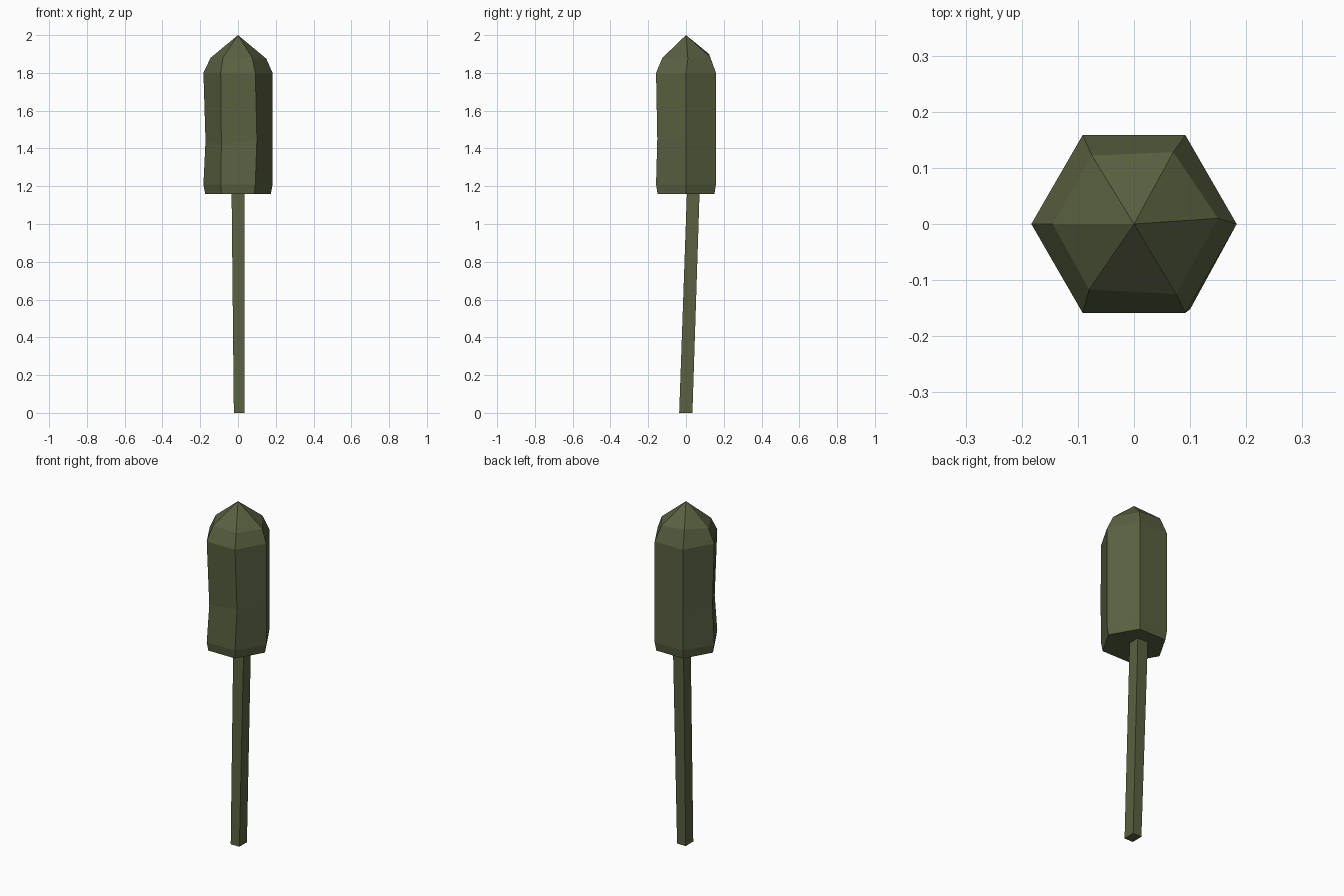
import bpy, bmesh, math

if "Cube" in bpy.data.objects:
    bpy.data.objects.remove(bpy.data.objects["Cube"])

olive = bpy.data.materials.new("olive_green")
olive.diffuse_color = (0.100, 0.118, 0.052, 1)
olive.use_nodes = True
olive.node_tree.nodes["Principled BSDF"].inputs["Base Color"].default_value = olive.diffuse_color


def loft(name, rings, apex=None):
    """Skin a stack of equal-sided rings, closed below and by a cap or point above."""
    bm = bmesh.new()
    loops = [[bm.verts.new(p) for p in ring] for ring in rings]
    n = len(loops[0])
    for a, b in zip(loops, loops[1:]):
        for i in range(n):
            j = (i + 1) % n
            bm.faces.new((a[i], a[j], b[j], b[i]))
    bm.faces.new(loops[0][::-1])
    if apex:
        tip = bm.verts.new(apex)
        for i in range(n):
            bm.faces.new((loops[-1][i], loops[-1][(i + 1) % n], tip))
    else:
        bm.faces.new(loops[-1])
    bmesh.ops.recalc_face_normals(bm, faces=bm.faces)
    mesh = bpy.data.meshes.new(name)
    bm.to_mesh(mesh)
    bm.free()
    mesh.materials.append(olive)
    obj = bpy.data.objects.new(name, mesh)
    bpy.context.collection.objects.link(obj)
    return obj


def hexagon(z, r):
    return [[r * math.cos(k * math.pi / 3), r * math.sin(k * math.pi / 3), z] for k in range(6)]


# Seed head: hexagonal, slightly pinched at the front left, with an uneven shoulder
waist = hexagon(1.44, 0.183)
waist[3][0] = -0.172
waist[4] = [-0.088, -0.14, 1.42]
waist[5] = [0.1, -0.152, 1.45]
shoulder = [(0.150, 0.01, 1.875), (0.07, 0.128, 1.885), (-0.075, 0.122, 1.90),
            (-0.145, 0, 1.88), (-0.08, -0.117, 1.88), (0.075, -0.125, 1.88)]
loft("seed_head", [hexagon(1.16, 0.174), hexagon(1.21, 0.183), waist,
                   hexagon(1.80, 0.183), shoulder], apex=(0, 0, 2.0))


# Stem: thin square bar leaning backwards
def square(z, x0, x1, y0, y1):
    return [(x0, y0, z), (x1, y0, z), (x1, y1, z), (x0, y1, z)]


loft("stem", [square(0, -0.022, 0.034, -0.036, 0.034),
              square(1.17, -0.034, 0.034, 0.005, 0.072)])
